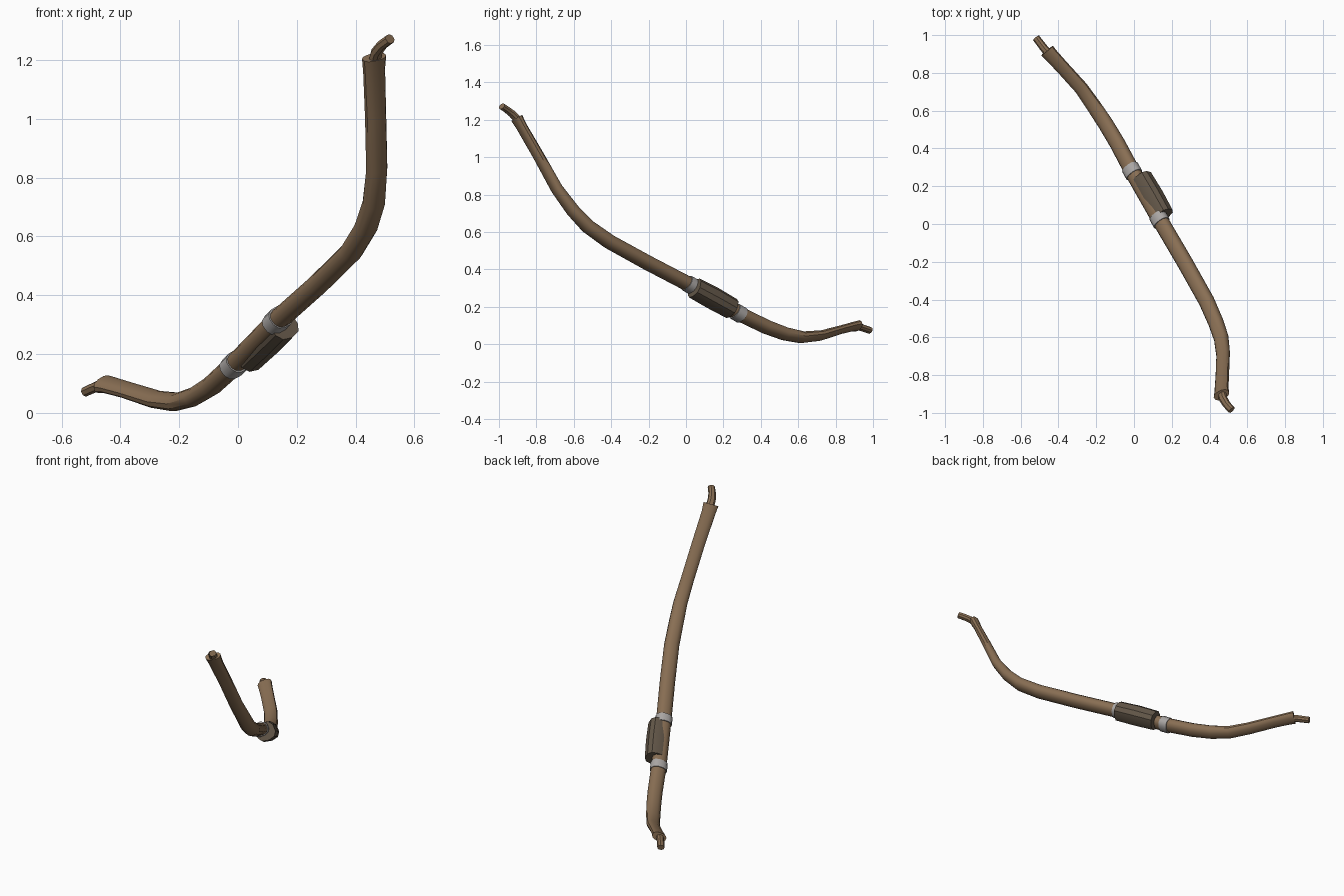
import bpy, bmesh, math
from mathutils import Vector

if "Cube" in bpy.data.objects:
    bpy.data.objects.remove(bpy.data.objects["Cube"])

N = Vector((0.706, 0.598, 0.380)).normalized()   # normal of the plane the bow lies in


def material(name, rgb):
    m = bpy.data.materials.new(name)
    m.diffuse_color = (*rgb, 1)
    m.use_nodes = True
    m.node_tree.nodes["Principled BSDF"].inputs["Base Color"].default_value = m.diffuse_color
    return m


wood = material("brown wood", (0.25, 0.158, 0.088))
leather = material("dark leather", (0.125, 0.095, 0.066))
metal = material("pale metal", (0.40, 0.38, 0.37))


def sweep(name, rows, mat, sides=12, power=0.85, angle=35):
    """Tube through rows of (x, y, z, width across plane, width in plane, twist)."""
    bm = bmesh.new()
    pts = [Vector(r[:3]) for r in rows]
    rings = []
    for i, r in enumerate(rows):
        t = Vector((0, 0, 0))
        if i > 0:
            t += (pts[i] - pts[i - 1]).normalized()
        if i < len(pts) - 1:
            t += (pts[i + 1] - pts[i]).normalized()
        t.normalize()
        n = (N - t * N.dot(t)).normalized()
        m = t.cross(n)
        c, s = math.cos(math.radians(r[5])), math.sin(math.radians(r[5]))
        u, v = n * c + m * s, m * c - n * s
        ring = []
        for k in range(sides):
            a = 2 * math.pi * (k + 0.5) / sides
            ca, sa = math.cos(a), math.sin(a)
            ca = math.copysign(abs(ca) ** power, ca)
            sa = math.copysign(abs(sa) ** power, sa)
            ring.append(bm.verts.new(pts[i] + u * ca * r[3] / 2 + v * sa * r[4] / 2))
        rings.append(ring)
    for a, b in zip(rings, rings[1:]):
        for k in range(sides):
            j = (k + 1) % sides
            bm.faces.new((a[k], a[j], b[j], b[k]))
    bm.faces.new(rings[0])
    bm.faces.new(rings[-1])
    bmesh.ops.recalc_face_normals(bm, faces=bm.faces)
    me = bpy.data.meshes.new(name)
    bm.to_mesh(me)
    bm.free()
    me.materials.append(mat)
    ob = bpy.data.objects.new(name, me)
    bpy.context.collection.objects.link(ob)
    bpy.ops.object.select_all(action='DESELECT')
    ob.select_set(True)
    bpy.context.view_layer.objects.active = ob
    bpy.ops.object.shade_smooth_by_angle(angle=math.radians(angle))
    return ob


# Curved stave, from the upper end to the lower end
sweep("bow_stave", [
    (.463, -.905, 1.21, .088, .052, 15),
    (.463, -.88, 1.165, .080, .045, 15),
    (.468, -.79, 1.01, .076, .050, 15),
    (.472, -.69, .83, .076, .056, 13),
    (.462, -.605, .715, .080, .064, 10),
    (.435, -.525, .63, .083, .068, 6),
    (.385, -.41, .548, .085, .070, 3),
    (.27, -.205, .435, .086, .070, 0),
    (.135, .025, .315, .086, .070, 0),
    (-.01, .28, .165, .086, .070, 0),
    (-.09, .43, .092, .084, .068, 0),
    (-.15, .53, .055, .083, .064, 0),
    (-.21, .62, .037, .080, .058, 0),
    (-.28, .72, .046, .076, .050, -3),
    (-.38, .83, .078, .076, .042, -3),
    (-.44, .895, .095, .080, .044, -3),
    (-.46, .918, .098, .084, .050, -3)], wood)

# Narrow string nocks at both tips
sweep("upper_nock", [
    (.463, -.89, 1.19, .050, .036, 0),
    (.472, -.925, 1.228, .046, .036, 0),
    (.49, -.955, 1.252, .042, .034, 0),
    (.517, -.985, 1.272, .040, .034, 0)], wood, 8)
sweep("lower_nock", [
    (-.45, .90, .096, .044, .036, 0),
    (-.48, .935, .090, .042, .036, 0),
    (-.518, .985, .073, .040, .034, 0)], wood, 8)

# Leather grip, slightly bulged
sweep("grip", [
    (.155, .045, .300, .112, .106, 0),
    (.098, .145, .246, .118, .112, 0),
    (.040, .245, .190, .112, .106, 0)], leather, 10, .8)

# Metal bands at both ends of the grip
A, B = Vector((.135, .025, .315)), Vector((-.01, .28, .165))
for name, c, d in (("upper_band", A, 1), ("lower_band", B, -1)):
    t = (B - A).normalized()
    sweep(name, [(*(c - t * .026), .096, .080, 0), (*(c + t * .026), .096, .080, 0)], metal)
